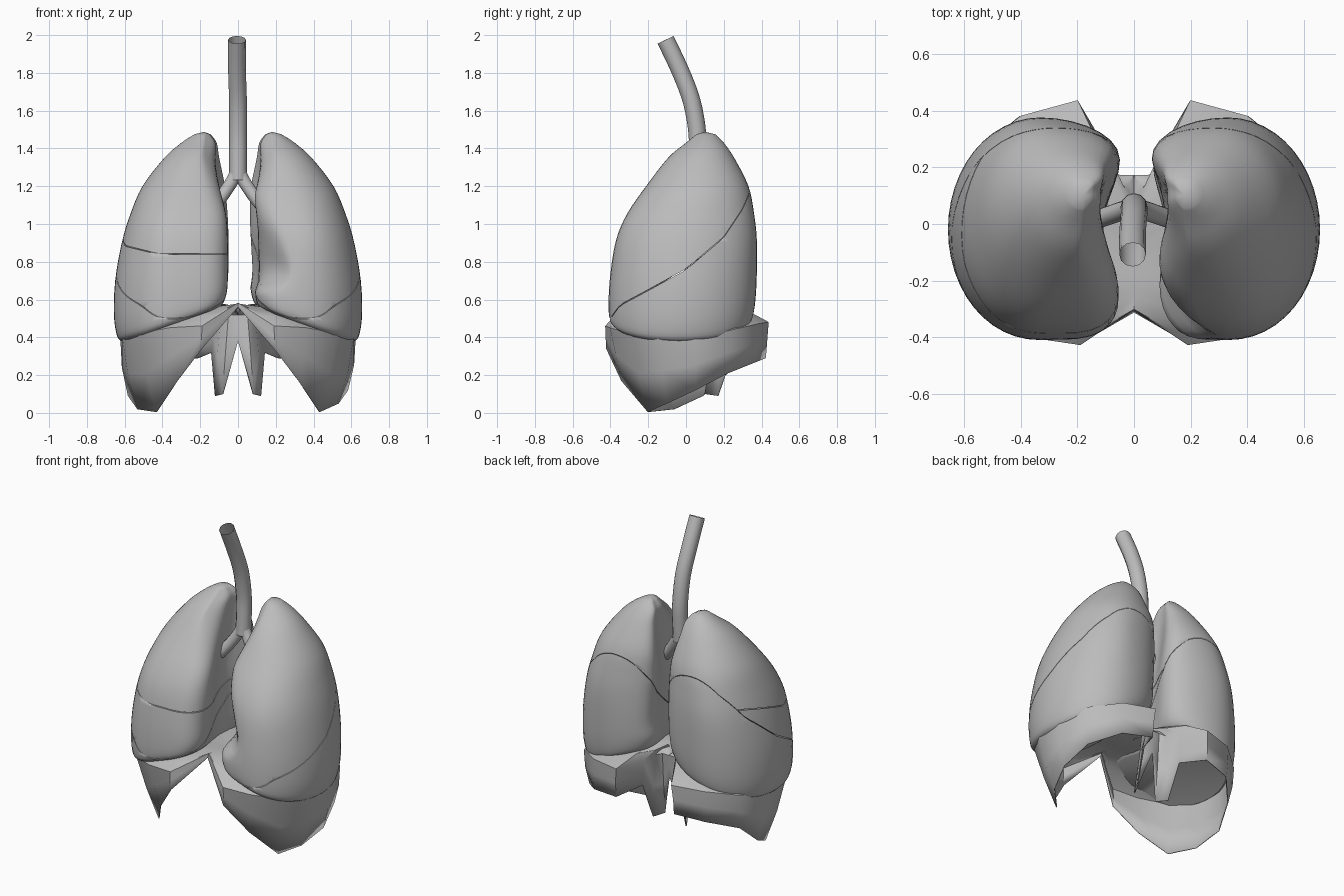
import bpy, bmesh, math
from mathutils import Vector

cube = bpy.data.objects.get("Cube")
if cube:
    bpy.data.objects.remove(cube, do_unlink=True)

grey = bpy.data.materials.new("plain grey")
grey.use_nodes = True
grey.diffuse_color = (0.5, 0.5, 0.5, 1)
grey.node_tree.nodes["Principled BSDF"].inputs["Base Color"].default_value = (0.5, 0.5, 0.5, 1)


def finish(obj, angle=40):
    """Colour an object and smooth its shading, keeping hard edges sharp."""
    obj.data.materials.append(grey)
    bpy.ops.object.select_all(action='DESELECT')
    obj.select_set(True)
    bpy.context.view_layer.objects.active = obj
    bpy.ops.object.shade_smooth_by_angle(angle=math.radians(angle))


def add_mesh(name, bm):
    bmesh.ops.recalc_face_normals(bm, faces=bm.faces)
    mesh = bpy.data.meshes.new(name)
    bm.to_mesh(mesh)
    bm.free()
    obj = bpy.data.objects.new(name, mesh)
    bpy.context.collection.objects.link(obj)
    return obj


def interp(points, value):
    """Piecewise linear lookup."""
    if value <= points[0][0]:
        return points[0][1]
    for (a, fa), (b, fb) in zip(points, points[1:]):
        if value <= b:
            return fa + (fb - fa) * (value - a) / (b - a)
    return points[-1][1]


def catmull(rows, steps):
    """Smooth rows of numbers along the list."""
    result = []
    for i in range(len(rows) - 1):
        p, q, r, s = (rows[max(0, min(len(rows) - 1, i + k))] for k in (-1, 0, 1, 2))
        for step in range(steps):
            t = step / steps
            result.append([b + 0.5 * t * (c - a + t * (2*a - 5*b + 4*c - d + t * (3*(b - c) + d - a)))
                           for a, b, c, d in zip(p, q, r, s)])
    return result + [list(rows[-1])]


# Lung levels: height, outer x, front y, back y, inner x at front, middle and back, x of tips
LEVELS = [
    (0.36, 0.61, -0.38, 0.32, 0.06, 0.14, 0.03, 0.34),
    (0.40, 0.64, -0.405, 0.35, 0.01, 0.12, -0.03, 0.33),
    (0.52, 0.657, -0.41, 0.367, -0.02, 0.11, -0.07, 0.33),
    (0.70, 0.65, -0.40, 0.375, -0.02, 0.11, -0.09, 0.33),
    (0.90, 0.615, -0.37, 0.375, -0.02, 0.11, -0.09, 0.33),
    (1.05, 0.57, -0.31, 0.36, 0.0, 0.12, -0.08, 0.31),
    (1.20, 0.505, -0.21, 0.33, 0.08, 0.12, -0.05, 0.27),
    (1.35, 0.39, -0.095, 0.255, 0.16, 0.12, 0.02, 0.22),
    (1.43, 0.30, 0.0, 0.20, 0.165, 0.12, 0.06, 0.195),
    (1.475, 0.23, 0.055, 0.155, 0.165, 0.15, 0.12, 0.185),
]
HEART_NOTCH = [(0.4, 0.06), (0.54, 0.08), (0.63, 0.21), (0.72, 0.25), (0.87, 0.18), (1.05, 0.07), (1.15, 0)]
OBLIQUE = [(-0.4, 0.5), (-0.35, 0.57), (-0.2, 0.65), (0, 0.76), (0.2, 0.93), (0.3, 1.08), (0.36, 1.22)]
SIDES = 48


def build_lung(side):
    bm = bmesh.new()
    rings = []
    for z, out, front, back, x_front, x_mid, x_back, tip in catmull(LEVELS, 4):
        if side > 0:
            x_front += interp(HEART_NOTCH, z)
        ring = []
        for k in range(SIDES):
            a = math.tau * k / SIDES
            t = (1 - math.cos(a)) / 2
            s = math.sin(a)
            if s >= 0:
                x = tip + (out - tip) * s ** 0.95
            else:
                # hollow in the middle of the inner side, rounder towards the back
                rim = x_front + (x_back - x_front) * t
                inner = rim + (x_mid - rim) * math.sin(math.pi * t) ** 2
                x = tip + (inner - tip) * (-s) ** (0.5 + 0.5 * t)
            # the base slopes up towards the midline
            lift = 0.33 * (0.66 - x) * max(0, (1.48 - z) / 1.1) ** 3
            ring.append(bm.verts.new((side * x, front + (back - front) * t, z + lift)))
        rings.append(ring)
    for low, high in zip(rings, rings[1:]):
        for k in range(SIDES):
            n = (k + 1) % SIDES
            bm.faces.new((low[k], low[n], high[n], high[k]))
    for ring, co in ((rings[0], (side * 0.34, 0, 0.51)), (rings[-1], (side * 0.18, 0.1, 1.488))):
        centre = bm.verts.new(co)
        for k in range(SIDES):
            bm.faces.new((ring[k], ring[(k + 1) % SIDES], centre))
    return bm


def keep_part(source, surface, direction, gap=0.0025):
    """Copy of the part above (+1) or below (-1) a curved fissure, closed along the cut."""
    bm = source.copy()
    for v in bm.verts:
        v.co.z -= surface(v.co)
    cut = bmesh.ops.bisect_plane(bm, geom=bm.verts[:] + bm.edges[:] + bm.faces[:],
                                 plane_co=(0, 0, direction * gap), plane_no=(0, 0, 1),
                                 clear_outer=direction < 0, clear_inner=direction > 0)
    edges = [e for e in cut["geom_cut"] if isinstance(e, bmesh.types.BMEdge)]
    bmesh.ops.triangle_fill(bm, edges=edges, use_beauty=True)
    for v in bm.verts:
        v.co.z += surface(v.co)
    return bm


def oblique(co):
    return interp(OBLIQUE, co.y)


def horizontal(co):
    return 0.84 + 0.25 * max(0, abs(co.x) - 0.42) + 0.3 * max(0, co.y + 0.15)


# Left lung has two lobes, right lung has three
left = build_lung(1)
right = build_lung(-1)
right_upper = keep_part(right, oblique, 1)
lobes = {
    "left_upper_lobe": keep_part(left, oblique, 1),
    "left_lower_lobe": keep_part(left, oblique, -1),
    "right_upper_lobe": keep_part(right_upper, horizontal, 1),
    "right_middle_lobe": keep_part(right_upper, horizontal, -1),
    "right_lower_lobe": keep_part(right, oblique, -1),
}
for name, bm in lobes.items():
    finish(add_mesh(name, bm))
for bm in (left, right, right_upper):
    bm.free()


# Windpipe and its two branches as open tubes
def tube(name, points, radius):
    curve = bpy.data.curves.new(name, 'CURVE')
    curve.dimensions = '3D'
    curve.bevel_depth = radius
    curve.bevel_resolution = 4
    spline = curve.splines.new('POLY')
    path = catmull(points, 4)
    spline.points.add(len(path) - 1)
    for point, co in zip(spline.points, path):
        point.co = (*co, 1)
    temp = bpy.data.objects.new(name, curve)
    bpy.context.collection.objects.link(temp)
    bpy.context.view_layer.update()
    mesh = bpy.data.meshes.new_from_object(temp.evaluated_get(bpy.context.evaluated_depsgraph_get()))
    bpy.data.objects.remove(temp, do_unlink=True)
    mesh.materials.clear()
    obj = bpy.data.objects.new(name, mesh)
    bpy.context.collection.objects.link(obj)
    finish(obj, 50)


tube("windpipe", [(-0.005, -0.108, 1.975), (-0.005, -0.03, 1.81), (0, 0.03, 1.65),
                  (0, 0.06, 1.48), (0, 0.06, 1.34), (0, 0.055, 1.23)], 0.047)
for name, s in (("left_bronchus", 1), ("right_bronchus", -1)):
    tube(name, [(0, 0.055, 1.3), (s * 0.03, 0.05, 1.23), (s * 0.09, 0.03, 1.14), (s * 0.15, 0.01, 1.07)], 0.034)

# Diaphragm: upper edge and lower edge of its wall, from front middle round to back middle
RIM = [
    ((0, -0.3, 0.58), (0, -0.31, 0.56)),
    ((0.19, -0.425, 0.46), (0.19, -0.42, 0.34)),
    ((0.36, -0.4, 0.45), (0.32, -0.34, 0.17)),
    ((0.52, -0.3, 0.42), (0.43, -0.2, 0.005)),
    ((0.61, -0.15, 0.4), (0.53, -0.1, 0.05)),
    ((0.62, 0.05, 0.39), (0.58, 0.05, 0.12)),
    ((0.56, 0.25, 0.44), (0.54, 0.22, 0.21)),
    ((0.4, 0.38, 0.47), (0.4, 0.37, 0.27)),
    ((0.2, 0.435, 0.48), (0.21, 0.42, 0.29)),
    ((0.11, 0.28, 0.5), (0.14, 0.25, 0.32)),
    ((0.09, 0.19, 0.51), (0.12, 0.17, 0.09)),
    ((0.05, 0.17, 0.52), (0.08, 0.1, 0.1)),
    ((0, 0.17, 0.52), (0, 0.17, 0.38)),
]
bm = bmesh.new()
for side in (1, -1):
    columns = []
    for i, (upper, lower) in enumerate(RIM):
        t = i / (len(RIM) - 1)
        spine = Vector((0, -0.3 + 0.47 * t, 0.58 - 0.06 * t))
        up, low = Vector(upper), Vector(lower)
        if side < 0 and i in (4, 5):
            # the right half hangs a little lower at the side
            low += Vector((0, 0.04, -0.03))
        column = [spine]
        for f in (0.35, 0.7):
            dome = spine.lerp(up, f)
            dome.z += 0.07 * math.sin(math.pi * t) * math.sin(math.pi * f)
            column.append(dome)
        wall = up.lerp(low, 0.5)
        wall.x *= 1.02
        column += [up, wall, low]
        columns.append([bm.verts.new((side * p.x, p.y, p.z)) for p in column])
    for a, b in zip(columns, columns[1:]):
        for k in range(len(a) - 1):
            bm.faces.new((a[k], a[k + 1], b[k + 1], b[k]))
bmesh.ops.remove_doubles(bm, verts=bm.verts, dist=0.002)
diaphragm = add_mesh("diaphragm", bm)
solid = diaphragm.modifiers.new("thickness", 'SOLIDIFY')
solid.thickness = 0.006
solid.offset = 0
finish(diaphragm, 35)
